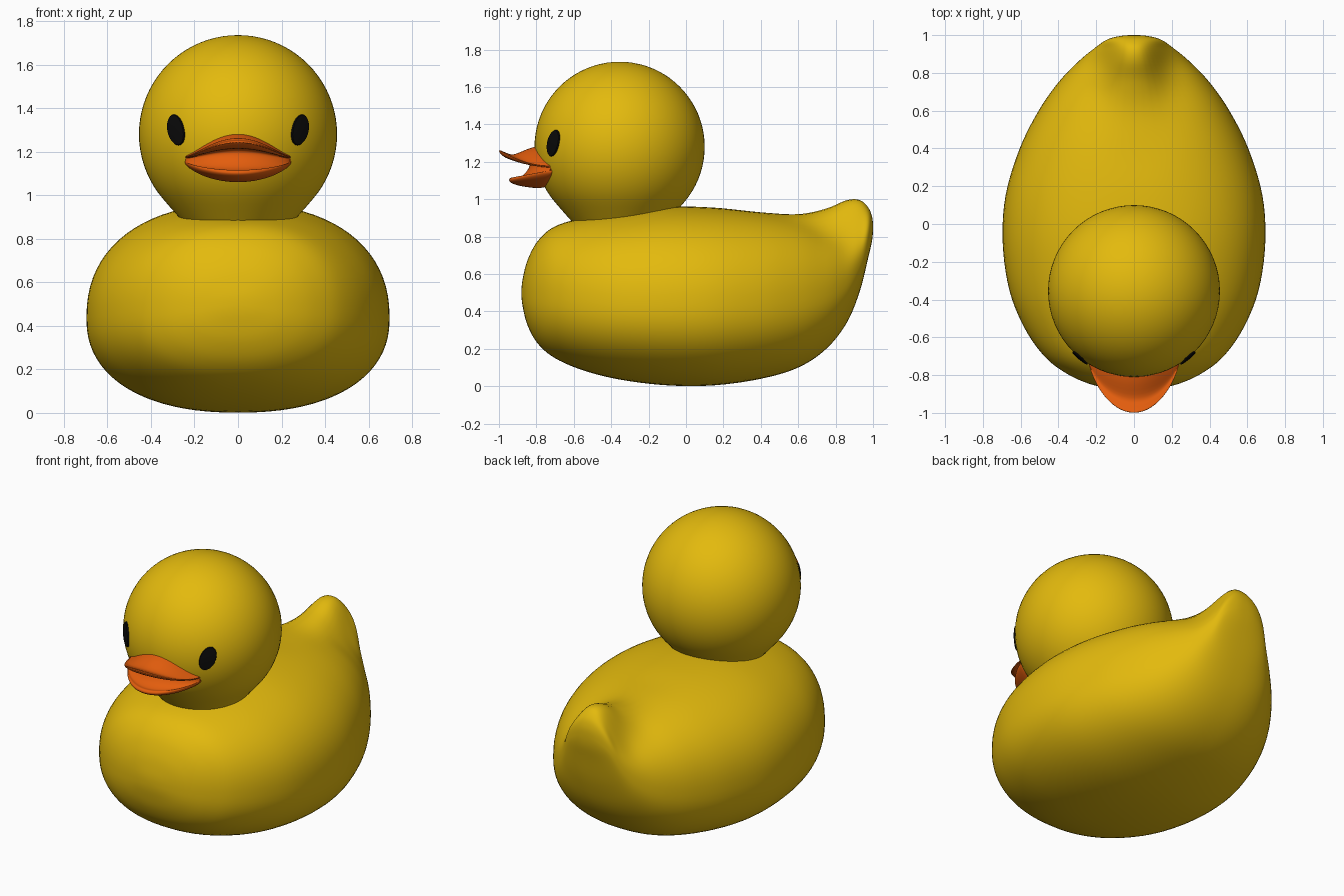
import bpy
import bmesh
from math import sin, cos, pi, exp, copysign
from mathutils import Vector

if "Cube" in bpy.data.objects:
    bpy.data.objects.remove(bpy.data.objects["Cube"])


def material(name, color, roughness):
    mat = bpy.data.materials.new(name)
    mat.use_nodes = True
    mat.diffuse_color = (*color, 1)
    bsdf = mat.node_tree.nodes["Principled BSDF"]
    bsdf.inputs["Base Color"].default_value = (*color, 1)
    bsdf.inputs["Roughness"].default_value = roughness
    return mat


YELLOW = material("yellow", (0.77, 0.49, 0.004), 0.5)
ORANGE = material("orange", (0.77, 0.11, 0.004), 0.5)
BLACK = material("black", (0.003, 0.003, 0.003), 0.5)


def spline(points, steps):
    """Smooth curve through all but the first and last points."""
    out = []
    for a, b, c, d in zip(points, points[1:], points[2:], points[3:]):
        for i in range(steps):
            t = i / steps
            out.append([0.5 * (2 * q + (r - p) * t + (2 * p - 5 * q + 4 * r - s) * t * t
                               + (3 * q - p - 3 * r + s) * t ** 3)
                        for p, q, r, s in zip(a, b, c, d)])
    out.append(list(points[-2]))
    return out


def finish(name, bm, mat):
    bmesh.ops.remove_doubles(bm, verts=bm.verts, dist=0.0002)
    bmesh.ops.recalc_face_normals(bm, faces=bm.faces)
    mesh = bpy.data.meshes.new(name)
    bm.to_mesh(mesh)
    bm.free()
    mesh.materials.append(mat)
    mesh.shade_smooth()
    obj = bpy.data.objects.new(name, mesh)
    bpy.context.collection.objects.link(obj)
    return obj


def loft(name, rows, mat, closed):
    """Skin a list of equally long point rows."""
    bm = bmesh.new()
    grid = [[bm.verts.new(p) for p in row] for row in rows]
    n = len(rows[0])
    for low, high in zip(grid, grid[1:]):
        for i in range(n if closed else n - 1):
            j = (i + 1) % n
            bm.faces.new((low[i], low[j], high[j], high[i]))
    return finish(name, bm, mat)


# Body with tail: stations of y, half width, bottom, top, tail height
stations = [
    (-.88, 0, .5, .5, 0), (-.872, .12, .42, .58, 0), (-.845, .24, .32, .68, 0),
    (-.79, .36, .225, .78, 0), (-.7, .475, .15, .855, 0), (-.55, .58, .085, .9, 0),
    (-.35, .66, .035, .935, 0), (-.1, .695, .005, .96, 0), (.15, .68, .005, .955, 0),
    (.4, .605, .04, .93, 0), (.6, .505, .1, .89, .03), (.75, .4, .2, .835, .115),
    (.86, .295, .34, .8, .195), (.93, .21, .51, .82, .175),
    (.975, .145, .69, .88, .075), (.995, .075, .78, .89, .015), (1, 0, .85, .85, 0),
]


def mirrored(s):
    return (s[0], -s[1], s[3], s[2], s[4])


def rounded(value, power=0.88):
    return copysign(abs(value) ** power, value)


def body_ring(y, width, bottom, top, tail, sides=80):
    middle = bottom + 0.45 * (top - bottom)
    ring = []
    for i in range(sides):
        a = 2 * pi * i / sides
        x, up = width * rounded(cos(a)), rounded(sin(a))
        z = middle + up * (top - middle if up > 0 else middle - bottom)
        z += tail * exp(-abs(x / 0.155) ** 2.5) * max(up, 0)
        ring.append((x, y, z))
    return ring


path = spline([mirrored(stations[1]), *stations, mirrored(stations[-2])], 5)
loft("body", [body_ring(*s) for s in path], YELLOW, True)

# Head: a ball whose underside runs straight into the neck
HEAD = Vector((0, -0.355, 1.28))
RADIUS = 0.455
bm = bmesh.new()
bmesh.ops.create_uvsphere(bm, u_segments=64, v_segments=40, radius=RADIUS)
for v in bm.verts:
    r = v.co.xy.length
    if v.co.z < -0.31 and r > 0.001:
        scale = max(r, 0.334 + 0.88 * (v.co.z + 0.31)) / r
        v.co.x *= scale
        v.co.y *= scale
bmesh.ops.translate(bm, verts=bm.verts, vec=HEAD)
finish("head", bm, YELLOW)

# Open bill: centre profile of y, z, drawn in to the two mouth corners
profile = [
    (-.66, 1.31), (-.72, 1.3), (-.83, 1.274), (-.92, 1.24), (-.965, 1.25),
    (-.997, 1.262), (-.993, 1.245), (-.965, 1.222), (-.93, 1.214), (-.865, 1.212),
    (-.835, 1.2), (-.842, 1.165), (-.87, 1.13), (-.905, 1.113), (-.935, 1.115),
    (-.945, 1.1), (-.925, 1.083), (-.87, 1.068), (-.78, 1.06), (-.7, 1.08),
    (-.66, 1.09),
]
CORNER_X, CORNER_Y, CORNER_Z = 0.243, -0.715, 1.163
rows = []
for y, z in spline(profile, 4):
    row = []
    bend = 2.9 if z > CORNER_Z else 1.45
    for i in range(49):
        a = pi * i / 48
        f = max(sin(a), 0)
        row.append((CORNER_X * cos(a),
                    CORNER_Y + (y - CORNER_Y) * f ** 1.4,
                    CORNER_Z + (z - CORNER_Z) * (0.15 + 0.85 * f ** bend)))
    rows.append(row)
loft("bill", rows, ORANGE, False)

# Eyes: thin oval caps wrapped on the head, tops leaning outward
for side, label in ((1, "left"), (-1, "right")):
    normal = Vector((0.288 * side, -0.358, 0.02)).normalized()
    across = normal.cross(Vector((0, 0, 1))).normalized()
    up = across.cross(normal)
    lean = Vector((0.18 * side, 0.14, 0))
    rows = []
    for size, lift in ((1, -0.01), (1, 0.005), (0.95, 0.009), (0.5, 0.01), (0, 0.01)):
        row = []
        for i in range(40):
            a = 2 * pi * i / 40
            p = (normal * RADIUS + across * (0.048 * size * cos(a))
                 + (up + lean) * (0.071 * size * sin(a)))
            row.append(HEAD + p.normalized() * (RADIUS + lift))
        rows.append(row)
    eye = loft(label + "_eye", rows, BLACK, True)
    bpy.ops.object.select_all(action="DESELECT")
    eye.select_set(True)
    bpy.context.view_layer.objects.active = eye
    bpy.ops.object.shade_smooth_by_angle()
